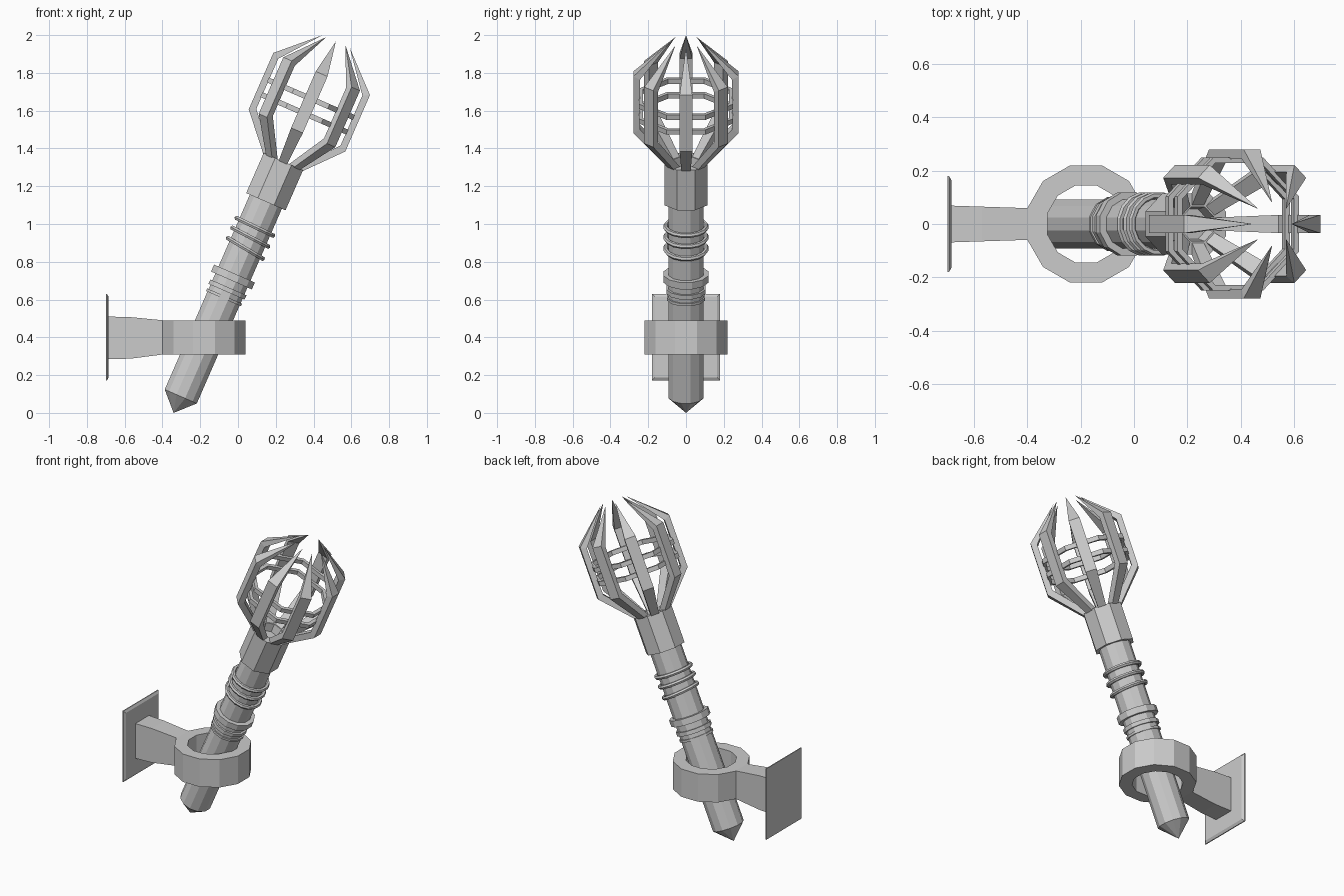
import bpy, bmesh
from math import pi, sin, cos, radians
from mathutils import Matrix

if "Cube" in bpy.data.objects:
    bpy.data.objects.remove(bpy.data.objects["Cube"])

# torch frame: origin at the bottom tip, axis leaning toward +x
TORCH = Matrix.Translation((-0.341, 0, 0)) @ Matrix.Rotation(radians(23.6), 4, 'Y')


def finish(name, bm, matrix):
    bmesh.ops.recalc_face_normals(bm, faces=bm.faces[:])
    mesh = bpy.data.meshes.new(name)
    bm.to_mesh(mesh)
    bm.free()
    ob = bpy.data.objects.new(name, mesh)
    bpy.context.collection.objects.link(ob)
    ob.matrix_world = matrix
    return ob


def lathe(name, profile, sides, matrix, closed=False, phase=0.5):
    """Revolve (radius, height) points; radius is the vertex radius, 0 makes a point."""
    bm = bmesh.new()
    rows = []
    for r, z in profile:
        if r == 0:
            rows.append([bm.verts.new((0, 0, z))] * sides)
        else:
            rows.append([bm.verts.new((r * cos(2 * pi * (i + phase) / sides),
                                       r * sin(2 * pi * (i + phase) / sides), z))
                         for i in range(sides)])
    pairs = list(zip(rows, rows[1:]))
    if closed:
        pairs.append((rows[-1], rows[0]))
    for a, b in pairs:
        for i in range(sides):
            j = (i + 1) % sides
            loop = list(dict.fromkeys((a[i], a[j], b[j], b[i])))
            bm.faces.new(loop)
    return finish(name, bm, matrix)


def band(name, inner, outer, z0, z1, sides, matrix):
    return lathe(name, [(inner, z0), (outer, z0), (outer, z1), (inner, z1)],
                 sides, matrix, closed=True)


def loft(name, sections, matrix, tip=None):
    """Skin a list of four-point sections, optionally ending in a point."""
    bm = bmesh.new()
    rows = [[bm.verts.new(p) for p in s] for s in sections]
    for a, b in zip(rows, rows[1:]):
        for i in range(4):
            j = (i + 1) % 4
            bm.faces.new((a[i], a[j], b[j], b[i]))
    bm.faces.new(rows[0])
    if tip:
        t = bm.verts.new(tip)
        for i in range(4):
            bm.faces.new((rows[-1][i], rows[-1][(i + 1) % 4], t))
    else:
        bm.faces.new(rows[-1])
    return finish(name, bm, matrix)


def x_section(x, hy, z0, z1):
    return [(x, -hy, z0), (x, hy, z0), (x, hy, z1), (x, -hy, z1)]


# shaft with pointed foot
lathe("shaft", [(0, 0), (0.096, 0.095), (0.096, 1.24), (0, 1.24)], 12, TORCH)

# octagonal collar with a recessed top
lathe("collar", [(0, 1.22), (0.123, 1.22), (0.123, 1.452), (0.07, 1.452),
                 (0.06, 1.40), (0, 1.40)], 8, TORCH)

# wide grip band and the thin band under it
band("grip_band", 0.085, 0.122, 0.765, 0.805, 12, TORCH)
band("lower_grip_band", 0.085, 0.108, 0.70, 0.725, 12, TORCH)
band("foot_grip_band", 0.085, 0.104, 0.66, 0.675, 12, TORCH)

# slightly tilted wire rings
for n, (t, tilt) in enumerate([(1.075, 2), (1.015, 4), (0.95, 7)]):
    wire = [(0.108 + 0.013 * cos(pi * k / 3), 0.013 * sin(pi * k / 3)) for k in range(6)]
    lathe(f"wire_ring_{n + 1}", wire, 16,
          TORCH @ Matrix.Translation((0, 0, t)) @ Matrix.Rotation(radians(tilt), 4, 'Y'),
          closed=True)

# eight cage prongs: (outer r, outer t, inner r, inner t, half width)
PRONG = [(0.108, 1.44, 0.065, 1.445, 0.024),
         (0.279, 1.632, 0.243, 1.65, 0.034),
         (0.279, 1.958, 0.243, 1.94, 0.034)]
for k in range(8):
    secs = [[(ro, -w, to), (ro, w, to), (ri, w, ti), (ri, -w, ti)]
            for ro, to, ri, ti, w in PRONG]
    loft(f"cage_prong_{k + 1}", secs, TORCH @ Matrix.Rotation(k * pi / 4, 4, 'Z'),
         tip=(0.079, 0, 2.147))

# two octagonal hoops inside the cage
for n, t in enumerate((1.73, 1.815)):
    band(f"cage_hoop_{n + 1}", 0.247, 0.269, t - 0.014, t + 0.014, 8, TORCH)

# wall holder: ring, tapered arm, bevelled plate
band("holder_ring", 0.15, 0.228, 0.31, 0.49, 12, Matrix.Translation((-0.18, 0, 0)))
loft("holder_arm", [x_section(-0.69, 0.069, 0.285, 0.51),
                    x_section(-0.57, 0.065, 0.287, 0.507),
                    x_section(-0.385, 0.059, 0.311, 0.489)], Matrix())
loft("wall_plate", [x_section(-0.70, 0.18, 0.172, 0.63),
                    x_section(-0.694, 0.18, 0.172, 0.63),
                    x_section(-0.685, 0.165, 0.187, 0.615)], Matrix())
